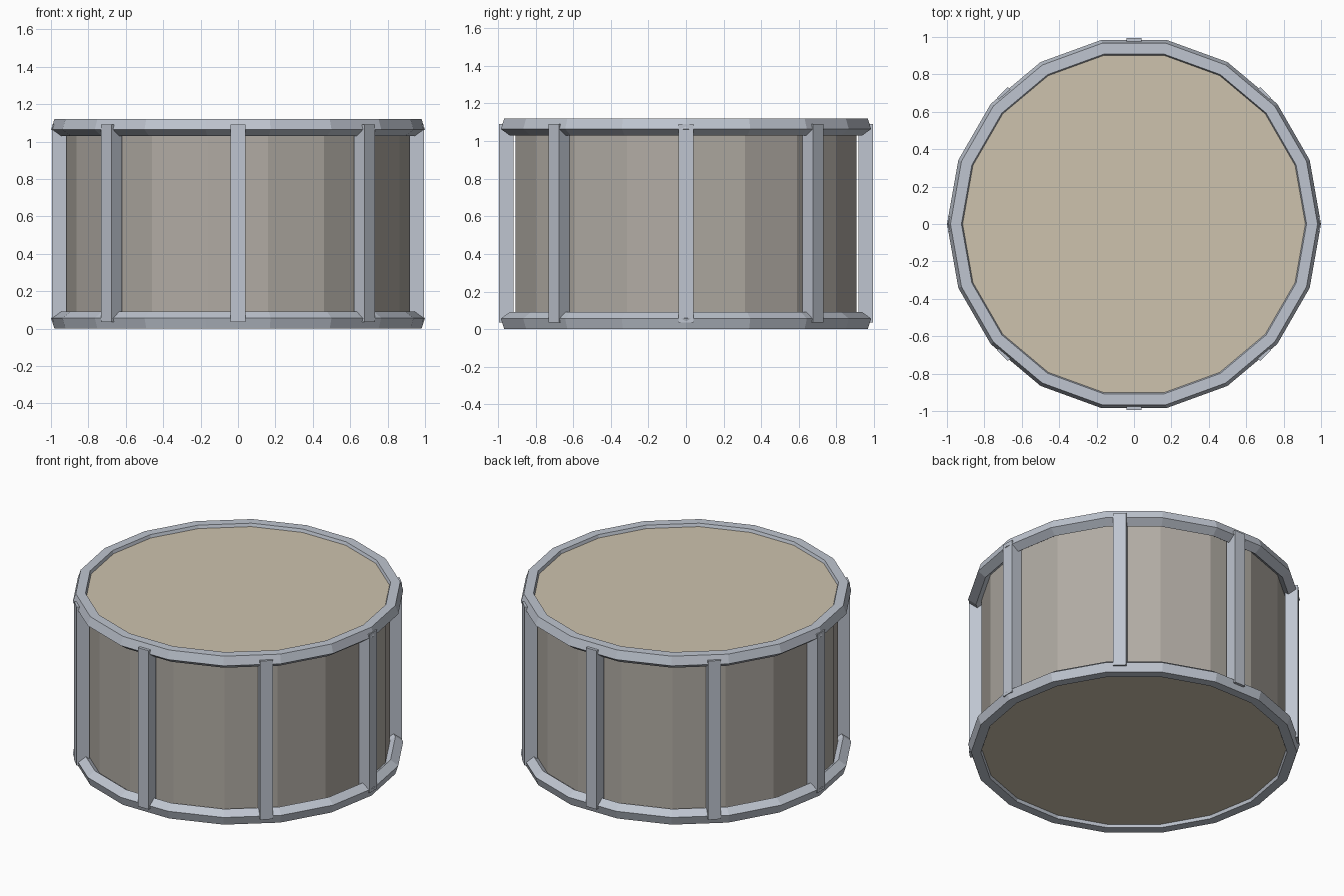
import bpy, bmesh, math
from mathutils import Matrix

if "Cube" in bpy.data.objects:
    bpy.data.objects.remove(bpy.data.objects["Cube"])

SIDES = 18
HEIGHT = 1.12


def material(name, rgb):
    m = bpy.data.materials.new(name)
    m.use_nodes = True
    m.diffuse_color = (*rgb, 1)
    m.node_tree.nodes["Principled BSDF"].inputs["Base Color"].default_value = (*rgb, 1)
    return m


metal = material("blue grey metal", (0.52, 0.56, 0.63))
wood = material("warm grey shell", (0.44, 0.41, 0.37))
skin = material("tan drum skin", (0.61, 0.54, 0.42))


def add_object(name, bm, *mats):
    bmesh.ops.recalc_face_normals(bm, faces=bm.faces)
    mesh = bpy.data.meshes.new(name)
    bm.to_mesh(mesh)
    bm.free()
    for m in mats:
        mesh.materials.append(m)
    obj = bpy.data.objects.new(name, mesh)
    bpy.context.collection.objects.link(obj)
    return obj


# Shell with a skin at each end, turned so a corner faces the front
bm = bmesh.new()
bmesh.ops.create_cone(bm, cap_ends=True, segments=SIDES, radius1=0.92, radius2=0.92,
                      depth=HEIGHT - 0.04,
                      matrix=Matrix.Translation((0, 0, HEIGHT / 2))
                      @ Matrix.Rotation(math.pi / 2, 4, 'Z'))
bm.normal_update()
for f in bm.faces:
    f.material_index = 1 if abs(f.normal.z) > 0.9 else 0
add_object("shell_and_skins", bm, wood, skin)


# Hoops: a pentagon swept round, flat side outwards from the drum
def hoop(name, center_z, up):
    bm = bmesh.new()
    rings = []
    for i in range(SIDES):
        a = math.tau * i / SIDES
        ring = []
        for k in range(5):
            t = math.radians(54 + 72 * k)
            r = 0.952 + 0.05 * math.cos(t)
            z = center_z + up * 0.05 * math.sin(t)
            ring.append(bm.verts.new((r * math.cos(a), r * math.sin(a), z)))
        rings.append(ring)
    for i in range(SIDES):
        p, q = rings[i], rings[(i + 1) % SIDES]
        for k in range(5):
            n = (k + 1) % 5
            bm.faces.new((p[k], q[k], q[n], p[n]))
    add_object(name, bm, metal)


hoop("top_hoop", HEIGHT - 0.0405, 1)
hoop("bottom_hoop", 0.0405, -1)

# Eight tension rods standing round the shell
for i in range(8):
    bm = bmesh.new()
    bmesh.ops.create_cube(bm, size=1)
    turn = Matrix.Rotation(math.tau * i / 8, 4, 'Z')
    place = Matrix.Translation((0.956, 0, 0.563))
    size = Matrix.Diagonal((0.078, 0.08, 1.055, 1))
    bm.transform(turn @ place @ size)
    add_object(f"tension_rod_{i + 1}", bm, metal)
